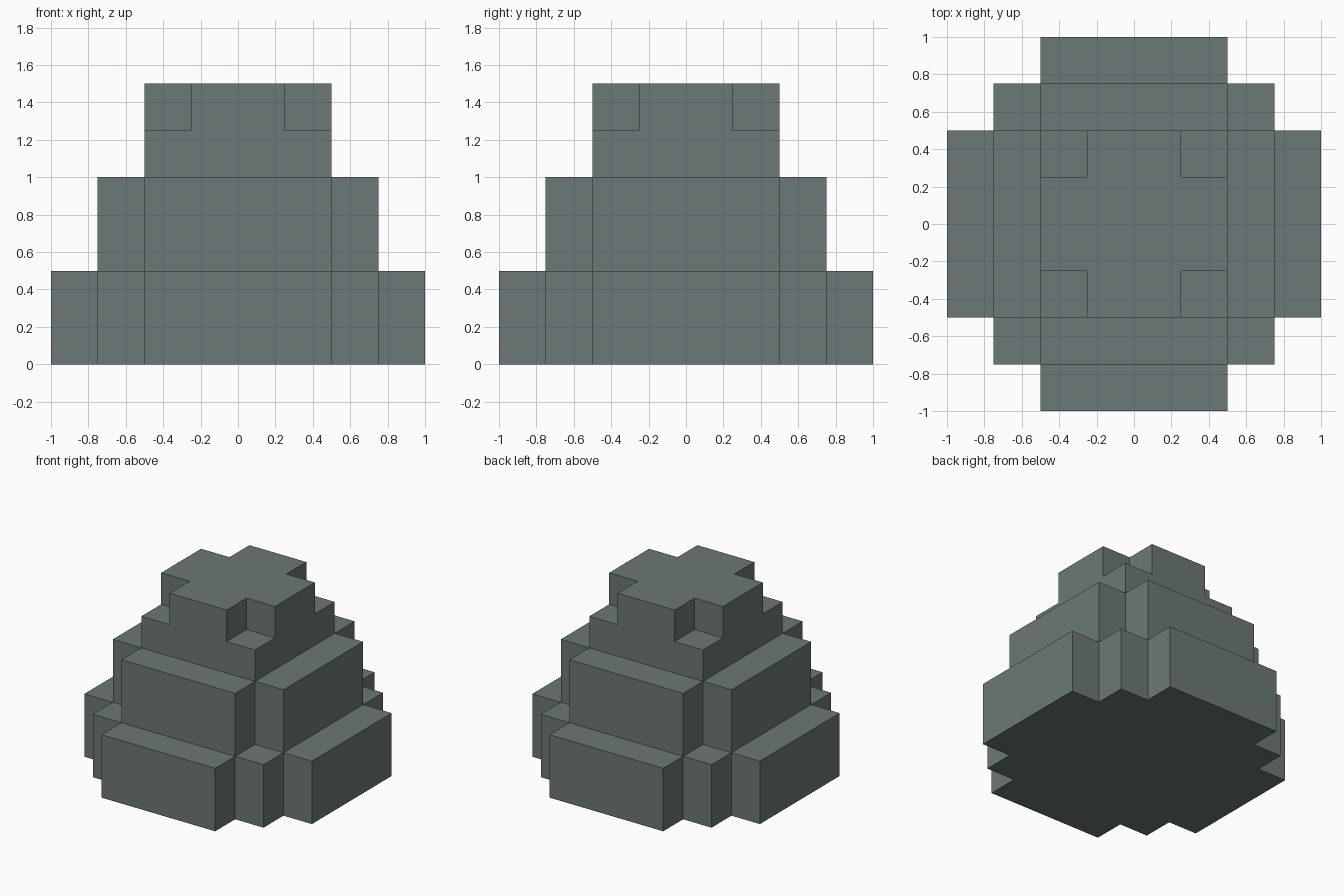
import bpy
import bmesh

cube = bpy.data.objects.get("Cube")
if cube:
    bpy.data.objects.remove(cube, do_unlink=True)

# Single slate grey material
COLOUR = (0.150, 0.188, 0.181, 1.0)
slate = bpy.data.materials.new("slate_grey")
slate.use_nodes = True
slate.diffuse_color = COLOUR
bsdf = next(n for n in slate.node_tree.nodes if n.type == "BSDF_PRINCIPLED")
bsdf.inputs["Base Color"].default_value = COLOUR
bsdf.inputs["Roughness"].default_value = 0.9


def tier(name, corner, bottom, top):
    """Extrude an outline made by turning one corner's points four times."""
    outline = []
    points = corner
    for _ in range(4):
        outline += points
        points = [(-y, x) for x, y in points]
    bm = bmesh.new()
    face = bm.faces.new([bm.verts.new((x, y, bottom)) for x, y in outline])
    raised = bmesh.ops.extrude_face_region(bm, geom=[face], use_keep_orig=True)
    verts = [v for v in raised["geom"] if isinstance(v, bmesh.types.BMVert)]
    bmesh.ops.translate(bm, verts=verts, vec=(0, 0, top - bottom))
    bmesh.ops.recalc_face_normals(bm, faces=bm.faces)
    mesh = bpy.data.meshes.new(name)
    bm.to_mesh(mesh)
    bm.free()
    mesh.materials.append(slate)
    obj = bpy.data.objects.new(name, mesh)
    bpy.context.collection.objects.link(obj)
    return obj


# Stepped base, cross-shaped middle, square neck and cross-shaped cap
tier("base_tier", [(1, 0.5), (0.75, 0.5), (0.75, 0.75), (0.5, 0.75), (0.5, 1)], 0, 0.5)
tier("middle_tier", [(0.75, 0.5), (0.5, 0.5), (0.5, 0.75)], 0.5, 1.0)
tier("neck_tier", [(0.5, 0.5)], 1.0, 1.25)
tier("cap_tier", [(0.5, 0.25), (0.25, 0.25), (0.25, 0.5)], 1.25, 1.5)
